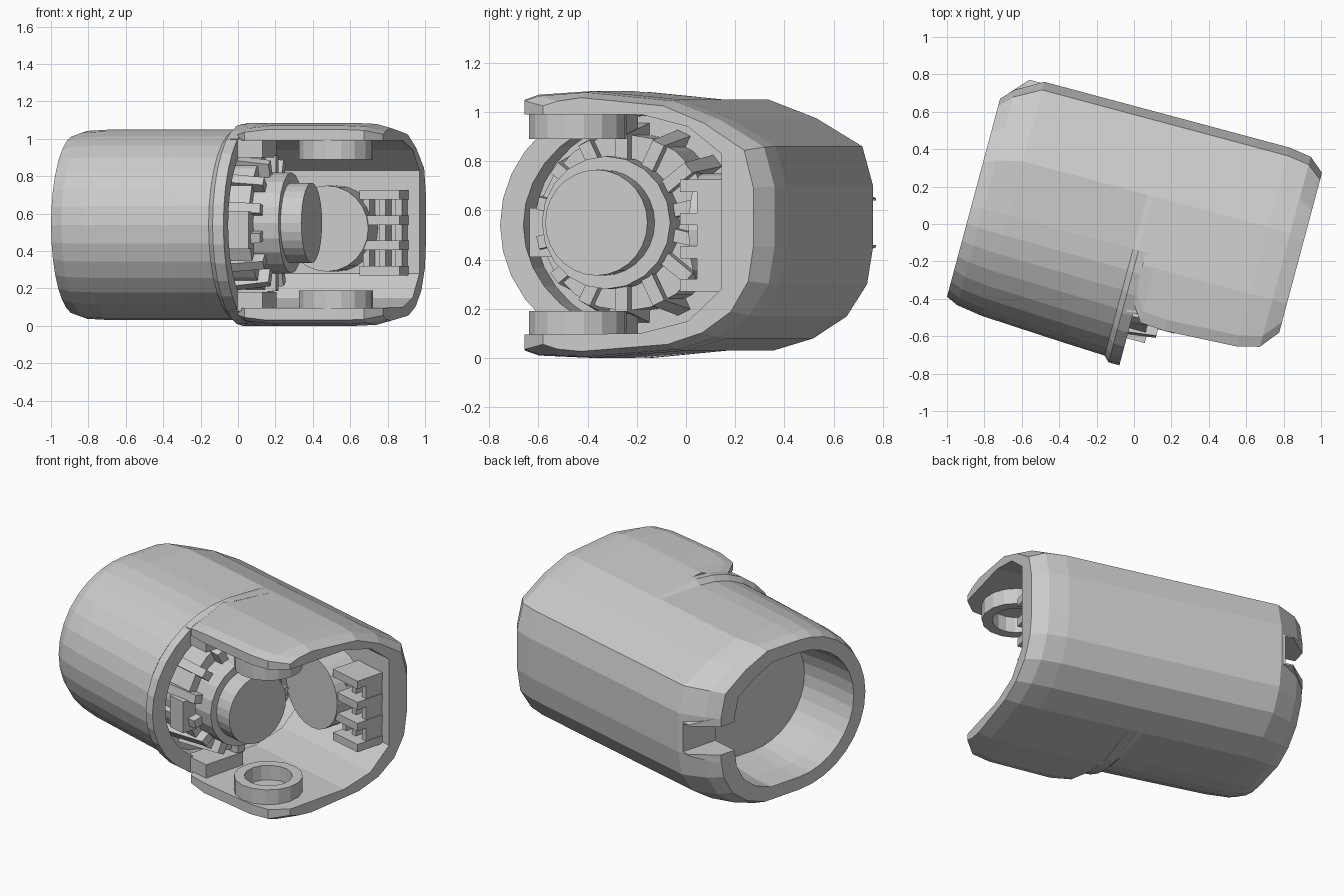
import bpy, bmesh, math
from mathutils import Matrix, Vector

if "Cube" in bpy.data.objects:
    bpy.data.objects.remove(bpy.data.objects["Cube"])

TURN = Matrix.Rotation(math.radians(-15), 4, 'Z')   # whole housing is turned in plan
CZ = 0.54


def make(name, bm):
    bmesh.ops.recalc_face_normals(bm, faces=bm.faces)
    bm.transform(TURN)
    me = bpy.data.meshes.new(name)
    bm.to_mesh(me)
    bm.free()
    ob = bpy.data.objects.new(name, me)
    bpy.context.collection.objects.link(ob)
    return ob


def loft(name, stations):
    """stations: list of (u, [(v, z), ...]) joined into a closed solid"""
    bm = bmesh.new()
    rings = [[bm.verts.new((u, v, z)) for v, z in prof] for u, prof in stations]
    n = len(rings[0])
    for a, b in zip(rings, rings[1:]):
        for i in range(n):
            j = (i + 1) % n
            bm.faces.new((a[i], a[j], b[j], b[i]))
    bm.faces.new(rings[0])
    bm.faces.new(rings[-1])
    return make(name, bm)


def box(name, u, v, z):
    return loft(name, [(q, [(v[0], z[0]), (v[1], z[0]), (v[1], z[1]), (v[0], z[1])]) for q in u])


def rod(name, centre, r, depth, axis='X', seg=20):
    bm = bmesh.new()
    rot = {'X': Matrix.Rotation(math.pi / 2, 4, 'Y'),
           'Y': Matrix.Rotation(math.pi / 2, 4, 'X'), 'Z': Matrix()}[axis]
    bmesh.ops.create_cone(bm, cap_ends=True, segments=seg, radius1=r, radius2=r, depth=depth,
                          matrix=Matrix.Translation(Vector(centre)) @ rot)
    return make(name, bm)


def cut(ob, *cutters):
    bpy.context.view_layer.objects.active = ob
    for c in cutters:
        m = ob.modifiers.new('cut', 'BOOLEAN')
        m.operation, m.solver, m.object = 'DIFFERENCE', 'EXACT', c
        bpy.ops.object.modifier_apply(modifier=m.name)
        bpy.data.objects.remove(c)


def scaled(prof, sv, sz=None, cv=-0.13):
    sz = sv if sz is None else sz
    return [(cv + (v - cv) * sv, CZ + (z - CZ) * sz) for v, z in prof]


BACK = [(0.19, 0.03), (0.36, 0.08), (0.50, 0.17), (0.585, 0.30), (0.61, 0.45),
        (0.61, 0.70), (0.565, 0.86), (0.37, 0.975), (0.17, 1.05)]


def d_profile(front, high=0.51, seg=16):
    """rounded front, chamfered back"""
    arc = []
    for i in range(seg + 1):
        a = math.radians(90 + 180 * i / seg)
        arc.append((-0.13 + front * math.cos(a), CZ + high * math.sin(a)))
    return arc + BACK


# cylindrical half of the housing, with a flange at its front end
cyl = loft('rear_barrel', [
    (-0.865, scaled(d_profile(0.63), 0.80, 0.94)),
    (-0.80, scaled(d_profile(0.60), 0.89, 0.985)),
    (-0.66, d_profile(0.555)),
    (-0.20, d_profile(0.58)),
    (0.03, d_profile(0.59)),
    (0.06, d_profile(0.62, 0.54)),
    (0.12, d_profile(0.62, 0.54))])
cup = [(u, scaled(d_profile(0.63), s, s + 0.12)) for u, s in ((-1.0, 0.66), (-0.70, 0.66), (-0.45, 0.62))]
recess = [(u, scaled(d_profile(0.60), 0.87, 0.88)) for u in (-0.06, 0.3)]
cut(cyl, loft('cup_cutter', cup), loft('recess_cutter', recess),
    box('slot_cutter', (-1, -0.69), (0.2, 0.8), (0.46, 0.64)))


# open half: channel with long top and bottom lips, ends rounded off in plan
def channel(front, sv=1.0, sz=1.0, tip=0.51):
    back = scaled(BACK, sv, sz, 0)
    return [(-0.20, CZ + 0.545 * sz), (front + 0.06, CZ + (tip + 0.02) * sz), (front, CZ + tip * sz),
            (front, CZ - tip * sz), (front + 0.06, CZ - (tip + 0.02) * sz), (-0.20, CZ - 0.54 * sz)] + back


shell = loft('open_shell', [(0.10, channel(-0.40, tip=0.48)), (0.17, channel(-0.50, tip=0.495)),
                            (0.30, channel(-0.51)), (0.70, channel(-0.49)),
                            (0.82, channel(-0.46, 0.97, 0.99)),
                            (0.90, channel(-0.36, 0.86, 0.95))])
inner = [(-0.9, 0.09), (0.05, 0.10), (0.25, 0.15), (0.39, 0.28),
         (0.39, 0.83), (0.25, 0.94), (0.05, 0.99), (-0.9, 0.99)]
cut(shell, loft('cavity_cutter', [(0.0, inner), (1.0, inner)]))

# collar around the cable slot at the rear end
low = [(0.36, 0.40), (0.46, 0.40), (0.46, 0.70), (0.36, 0.70)]
high = [(0.42, 0.40), (0.60, 0.45), (0.60, 0.65), (0.42, 0.70)]
collar = loft('slot_collar', [(-0.865, low), (-0.74, high), (-0.64, high)])
cut(collar, box('collar_cutter', (-1, -0.69), (0.2, 0.8), (0.46, 0.64)))

# core inside the housing
rod('core_hub', (0.06, -0.20, 0.55), 0.36, 0.30)
rod('core_step', (0.28, -0.24, 0.55), 0.27, 0.16)
rod('core_shaft', (0.36, -0.25, 0.55), 0.215, 0.23, seg=28)

# ribs radiating from the core
for i in range(14):
    a = 2 * math.pi * (i + 0.5) / 14
    c, s, w = math.cos(a), math.sin(a), 0.03
    prof = [(-0.20 + c * r - s * k, 0.55 + s * r + c * k)
            for r, k in ((0.22, -w), (0.41, -w), (0.41, w), (0.22, w))]
    loft(f'core_rib_{i}', [(-0.1, prof), (0.27, scaled(prof, 0.88, 0.88, -0.20))])
box('front_tab', (0.10, 0.22), (-0.60, -0.50), (0.41, 0.61))

# mirrored top and bottom details: ring bosses on the lips and corner blocks
for side, s in (('top', 1), ('bottom', -1)):
    mid = CZ + s * 0.41
    ring = rod(f'{side}_boss_ring', (0.62, -0.29, mid), 0.20, 0.12, 'Z', 16)
    cut(ring, rod('boss_cutter', (0.62, -0.29, mid), 0.14, 0.4, 'Z', 16))
    box(f'{side}_corner_block', (0.08, 0.26), (-0.46, -0.18), sorted((CZ + s * 0.36, CZ + s * 0.46)))

# round pad and latticed frame on the back wall
rod('back_pad', (0.44, 0.30, 0.52), 0.23, 0.22, 'Y', 24)
for i in range(4):
    z = 0.27 + i * 0.135
    box(f'lattice_bar_{i}', (0.62, 0.84), (0.20, 0.41), (z, z + 0.05))
for i, u in enumerate((0.62, 0.71, 0.80)):
    box(f'lattice_post_{i}', (u, u + 0.035), (0.27, 0.41), (0.28, 0.72))
